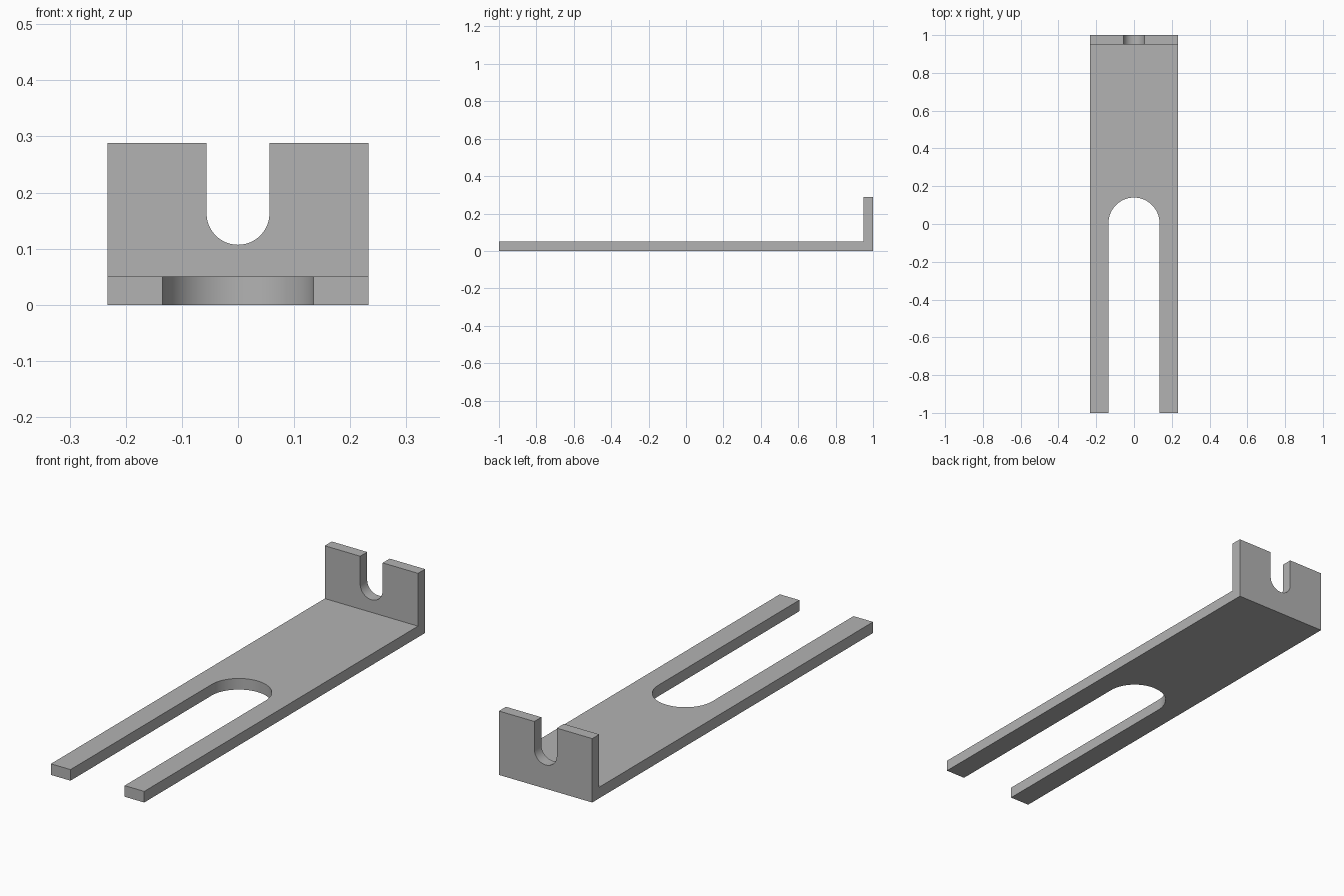
import bpy
import bmesh
from math import cos, sin, pi
from mathutils import Vector

if "Cube" in bpy.data.objects:
    bpy.data.objects.remove(bpy.data.objects["Cube"], do_unlink=True)

HALF_W, THICK, HEIGHT = 0.2325, 0.05, 0.288

steel = bpy.data.materials.new("plain grey")
steel.use_nodes = True
grey = (0.45, 0.45, 0.45, 1)
steel.diffuse_color = grey
steel.node_tree.nodes["Principled BSDF"].inputs["Base Color"].default_value = grey


def prism(name, points, depth):
    """Extrude a closed outline along the depth vector."""
    bm = bmesh.new()
    face = bm.faces.new([bm.verts.new(p) for p in points])
    moved = bmesh.ops.extrude_face_region(bm, geom=[face])["geom"]
    bmesh.ops.translate(bm, vec=depth, verts=[g for g in moved if isinstance(g, bmesh.types.BMVert)])
    bmesh.ops.recalc_face_normals(bm, faces=bm.faces)
    mesh = bpy.data.meshes.new(name)
    bm.to_mesh(mesh)
    bm.free()
    mesh.materials.append(steel)
    obj = bpy.data.objects.new(name, mesh)
    bpy.context.collection.objects.link(obj)
    return obj


def slot_outline(radius, length, steps=48):
    """Half circle around the origin, open end running to v = length."""
    arc = [(radius * cos(pi + pi * i / steps), radius * sin(pi + pi * i / steps))
           for i in range(steps + 1)]
    return arc + [(radius, length), (-radius, length)]


# L-shaped bracket: long base with an upright plate at the back
profile = [(-1, 0), (1, 0), (1, HEIGHT), (1 - THICK, HEIGHT), (1 - THICK, THICK), (-1, THICK)]
bracket = prism("forked_bracket", [(-HALF_W, y, z) for y, z in profile], Vector((2 * HALF_W, 0, 0)))

# Round-ended slots: fork gap in the base, notch in the upright
fork_cut = prism("fork_gap_cutter",
                 [(u, 0.005 - v, -0.1) for u, v in slot_outline(0.135, 1.2)], Vector((0, 0, 0.3)))
notch_cut = prism("notch_cutter",
                  [(u, 0.9, 0.163 + v) for u, v in slot_outline(0.056, 0.3)], Vector((0, 0.2, 0)))

for cutter in (fork_cut, notch_cut):
    cutter.hide_render = True
    mod = bracket.modifiers.new(cutter.name, 'BOOLEAN')
    mod.operation = 'DIFFERENCE'
    mod.solver = 'EXACT'
    mod.object = cutter

# Bake the cuts and drop the cutters
bpy.context.view_layer.update()
graph = bpy.context.evaluated_depsgraph_get()
cut_mesh = bpy.data.meshes.new_from_object(bracket.evaluated_get(graph))
bracket.modifiers.clear()
bracket.data = cut_mesh
for cutter in (fork_cut, notch_cut):
    bpy.data.objects.remove(cutter, do_unlink=True)

# Smooth slot ends, sharp corners
bpy.context.view_layer.objects.active = bracket
bracket.select_set(True)
bpy.ops.object.shade_smooth_by_angle(angle=pi / 6)
